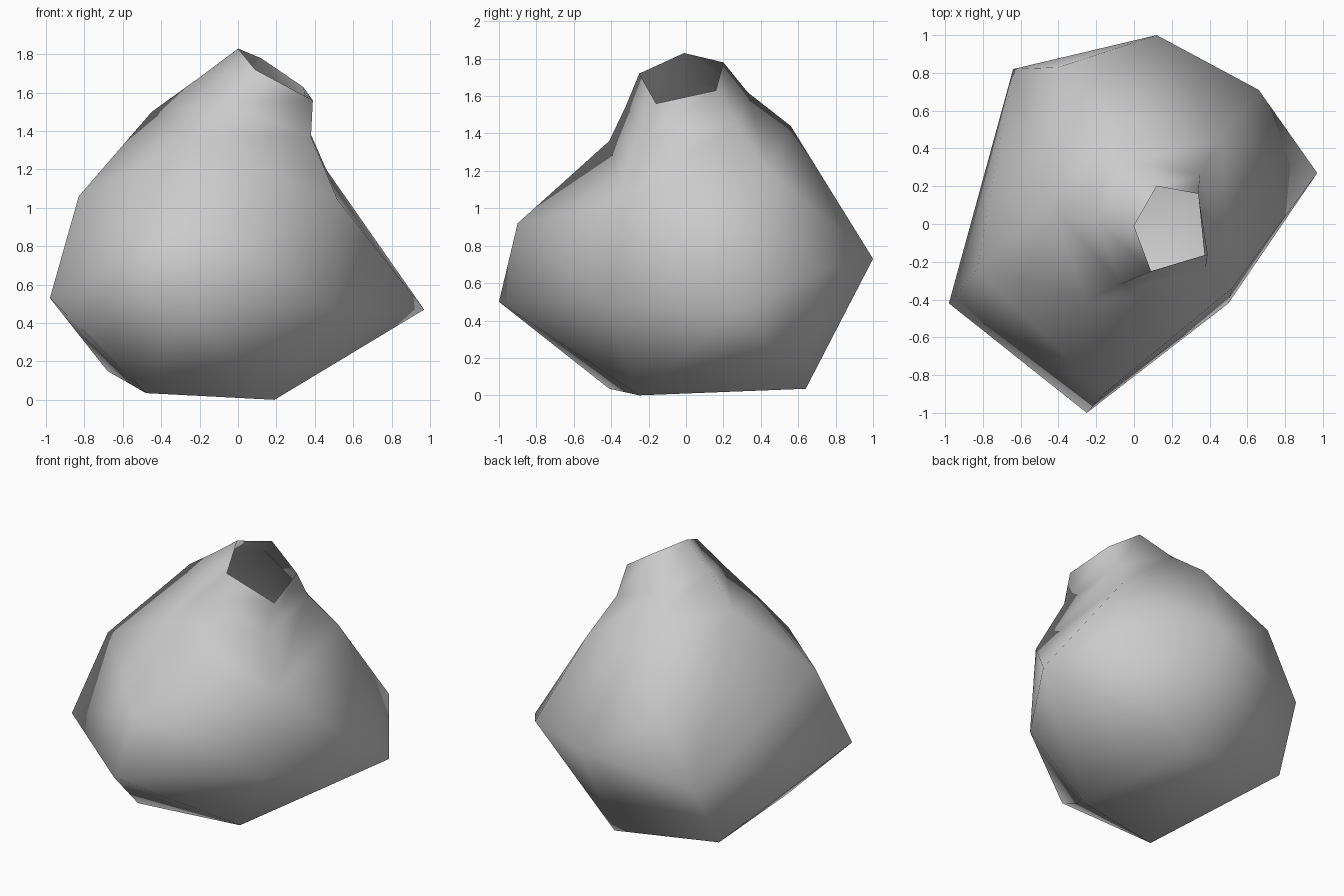
import bpy
import bmesh

default_cube = bpy.data.objects.get("Cube")
if default_cube:
    bpy.data.objects.remove(default_cube, do_unlink=True)


def flat_material(name, colour):
    material = bpy.data.materials.new(name)
    material.use_nodes = True
    material.diffuse_color = colour
    shader = next(n for n in material.node_tree.nodes if n.type == "BSDF_PRINCIPLED")
    shader.inputs["Base Color"].default_value = colour
    return material


def add_ring(mesh, points):
    return [mesh.verts.new(point) for point in points]


def bridge_rings(mesh, lower, upper):
    """Join two rings of equal size with a band of quads."""
    count = len(lower)
    for i in range(count):
        j = (i + 1) % count
        mesh.faces.new((lower[j], lower[i], upper[i], upper[j]))


# Five-sided cross-sections of the leaning neck, each listed clockwise
mouth = [(0, -.01, 1.83), (.12, .2, 1.78), (.34, .16, 1.63), (.39, -.16, 1.56), (.09, -.25, 1.72)]
collar = [(-.2, .02, 1.68), (-.03, .33, 1.62), (.35, .26, 1.45), (.38, -.23, 1.37), (-.07, -.32, 1.55)]
shoulder = [(-.45, .12, 1.5), (-.1, .56, 1.44), (.46, .44, 1.2), (.52, -.34, 1.04), (-.25, -.41, 1.36)]

# Uneven cross-sections of the swollen body
upper_belly = [(-.83, -.24, 1.06), (-.4, .83, 1), (.66, .71, .67), (.5, -.42, .48), (-.16, -.9, .92)]
lower_belly = [(-.98, -.42, .53), (-.64, .82, .57), (.12, 1, .73), (.97, .27, .47), (-.25, -1, .5)]
base = [(-.48, -.41, .035), (-.68, .61, .15), (.1, .64, .035), (.19, -.25, 0)]

mesh = bmesh.new()
shoulder_ring = add_ring(mesh, shoulder)
body_verts = list(shoulder_ring)
for section in (upper_belly, lower_belly, base):
    body_verts += add_ring(mesh, section)

# Faceted body skin, opened where the neck begins
bmesh.ops.convex_hull(mesh, input=body_verts)
neck_opening = [f for f in mesh.faces if all(v in shoulder_ring for v in f.verts)]
bmesh.ops.delete(mesh, geom=neck_opening, context="FACES")

# Neck bands up to the open mouth
collar_ring = add_ring(mesh, collar)
mouth_ring = add_ring(mesh, mouth)
bridge_rings(mesh, shoulder_ring, collar_ring)
bridge_rings(mesh, collar_ring, mouth_ring)
bmesh.ops.recalc_face_normals(mesh, faces=mesh.faces)
for face in mesh.faces:
    face.smooth = True

data = bpy.data.meshes.new("pot")
mesh.to_mesh(data)
mesh.free()
data.materials.append(flat_material("plain grey", (.6, .6, .6, 1)))
pot = bpy.data.objects.new("pot", data)
bpy.context.collection.objects.link(pot)
